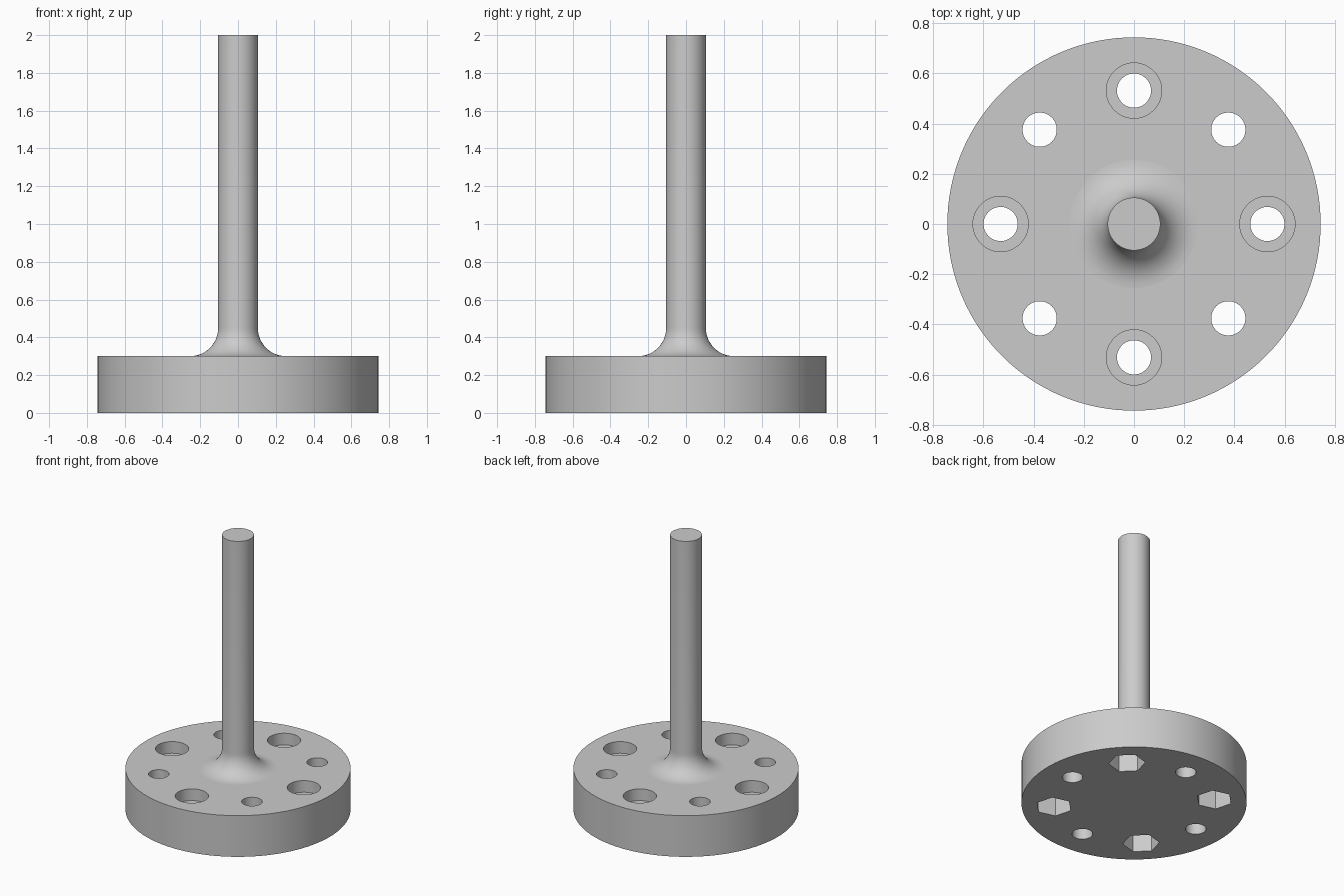
import bpy, bmesh, math

if "Cube" in bpy.data.objects:
    bpy.data.objects.remove(bpy.data.objects["Cube"])

DISC_R, DISC_H, SHAFT_R, FILLET, TOP = 0.743, 0.3, 0.105, 0.15, 2.0
RING, HOLE_R = 0.531, 0.068

grey = bpy.data.materials.new("light_grey")
grey.diffuse_color = (0.6, 0.6, 0.6, 1)
grey.use_nodes = True
grey.node_tree.nodes["Principled BSDF"].inputs["Base Color"].default_value = grey.diffuse_color


def new_object(name, bm):
    bmesh.ops.recalc_face_normals(bm, faces=bm.faces)
    mesh = bpy.data.meshes.new(name)
    bm.to_mesh(mesh)
    bm.free()
    mesh.materials.append(grey)
    obj = bpy.data.objects.new(name, mesh)
    bpy.context.collection.objects.link(obj)
    return obj


def lathe(name, profile, sides):
    """Solid of revolution from (radius, z) points, capped at both ends."""
    bm = bmesh.new()
    rings = [[bm.verts.new((r * math.cos(2 * math.pi * i / sides),
                            r * math.sin(2 * math.pi * i / sides), z))
              for i in range(sides)] for r, z in profile]
    for a, b in zip(rings, rings[1:]):
        for i in range(sides):
            j = (i + 1) % sides
            bm.faces.new((a[i], a[j], b[j], b[i]))
    bm.faces.new(rings[0][::-1])
    bm.faces.new(rings[-1])
    return new_object(name, bm)


# Flange disc, fillet and shaft as one turned body
profile = [(DISC_R, 0), (DISC_R, DISC_H)]
for k in range(13):
    a = math.radians(90 * k / 12)
    profile.append((SHAFT_R + FILLET * (1 - math.sin(a)),
                    DISC_H + FILLET * (1 - math.cos(a))))
profile.append((SHAFT_R, TOP))
body = lathe("flanged_shaft", profile, 128)

# Stepped hole cutters: counterbored from above, hex pocketed from below
cutters = []
for k in range(8):
    a = k * math.pi / 4
    if k % 2 == 0:
        parts = [(HOLE_R, -0.1, 0.4, 48), (0.11, DISC_H - 0.085, 0.4, 48)]
    else:
        parts = [(HOLE_R, -0.1, 0.4, 48), (0.122, -0.1, 0.15, 6)]
    for r, z0, z1, sides in parts:
        c = lathe("hole_cutter", [(r, z0), (r, z1)], sides)
        c.location = (RING * math.cos(a), RING * math.sin(a), 0)
        # flats of the hexagon face the centre
        c.rotation_euler.z = a + (math.pi / 6 if sides == 6 else 0)
        c.hide_render = True
        cutters.append(c)
        m = body.modifiers.new("hole", 'BOOLEAN')
        m.operation = 'DIFFERENCE'
        m.solver = 'EXACT'
        m.object = c

bpy.context.view_layer.update()
cut = bpy.data.meshes.new_from_object(
    body.evaluated_get(bpy.context.evaluated_depsgraph_get()))
body.modifiers.clear()
body.data = cut
for c in cutters:
    bpy.data.objects.remove(c)

# Smooth the round walls, keep flat faces and rims crisp
bpy.ops.object.select_all(action='DESELECT')
body.select_set(True)
bpy.context.view_layer.objects.active = body
bpy.ops.object.shade_smooth_by_angle(angle=math.radians(30))
bm = bmesh.new()
bm.from_mesh(cut)
for e in bm.edges:
    if any(abs(f.normal.z) > 0.9999 for f in e.link_faces):
        e.smooth = False
bm.to_mesh(cut)
bm.free()
